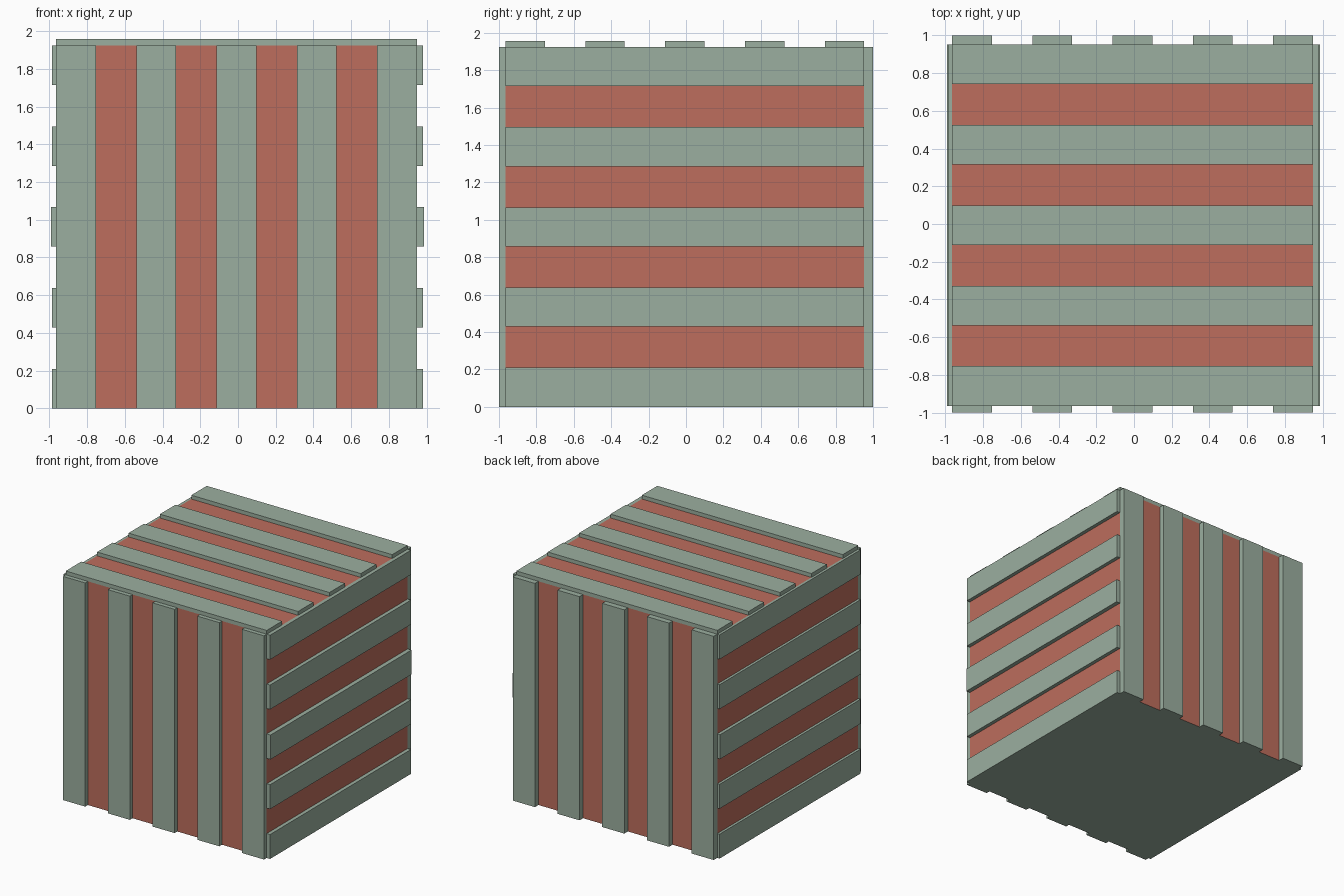
import bpy
import bmesh
from mathutils import Vector

if "Cube" in bpy.data.objects:
    bpy.data.objects.remove(bpy.data.objects["Cube"])


def material(name, color):
    m = bpy.data.materials.new(name)
    m.diffuse_color = color
    m.use_nodes = True
    m.node_tree.nodes["Principled BSDF"].inputs["Base Color"].default_value = m.diffuse_color
    return m


GREEN = material("pale_green", (0.33, 0.43, 0.35, 1))
RED = material("brick_red", (0.51, 0.155, 0.11, 1))


def box(name, lo, hi, mat):
    lo, hi = Vector(lo), Vector(hi)
    bm = bmesh.new()
    bmesh.ops.create_cube(bm, size=1)
    for v in bm.verts:
        v.co = (lo + hi) / 2 + v.co * (hi - lo)
    mesh = bpy.data.meshes.new(name)
    bm.to_mesh(mesh)
    bm.free()
    mesh.materials.append(mat)
    obj = bpy.data.objects.new(name, mesh)
    bpy.context.collection.objects.link(obj)
    return obj


# Core extents
X0, X1 = -0.964, 0.948
Y0, Y1 = -0.964, 0.952
TOP = 1.924
COUNT = 5
WIDTH = 0.21


def spans(lo, hi):
    """Evenly spaced plank intervals filling lo..hi."""
    step = (hi - lo - WIDTH) / (COUNT - 1)
    return [(lo + i * step, lo + i * step + WIDTH) for i in range(COUNT)]


# Red crate body with a green underside
core = box("crate_body", (X0, Y0, 0), (X1, Y1, TOP), RED)
core.data.materials.append(GREEN)
for face in core.data.polygons:
    if face.normal.z < -0.5:
        face.material_index = 1

# Upright planks on front and back
for i, (a, b) in enumerate(spans(X0, X1), 1):
    box(f"front_plank_{i}", (a, -1.0, 0), (b, Y0, TOP), GREEN)
    box(f"back_plank_{i}", (a, Y1, 0), (b, 1.0, TOP), GREEN)

# Level planks on both sides, the middle one slightly thicker
for i, (a, b) in enumerate(spans(0, TOP), 1):
    extra = 0.005 if i == 3 else 0
    box(f"left_plank_{i}", (-0.986 - extra, Y0, a), (X0, Y1, b), GREEN)
    box(f"right_plank_{i}", (X1, Y0, a), (0.98 + extra, Y1, b), GREEN)

# Lid planks
for i, (a, b) in enumerate(spans(Y0, Y1), 1):
    box(f"top_plank_{i}", (X0, a, TOP), (X1, b, 1.957), GREEN)
